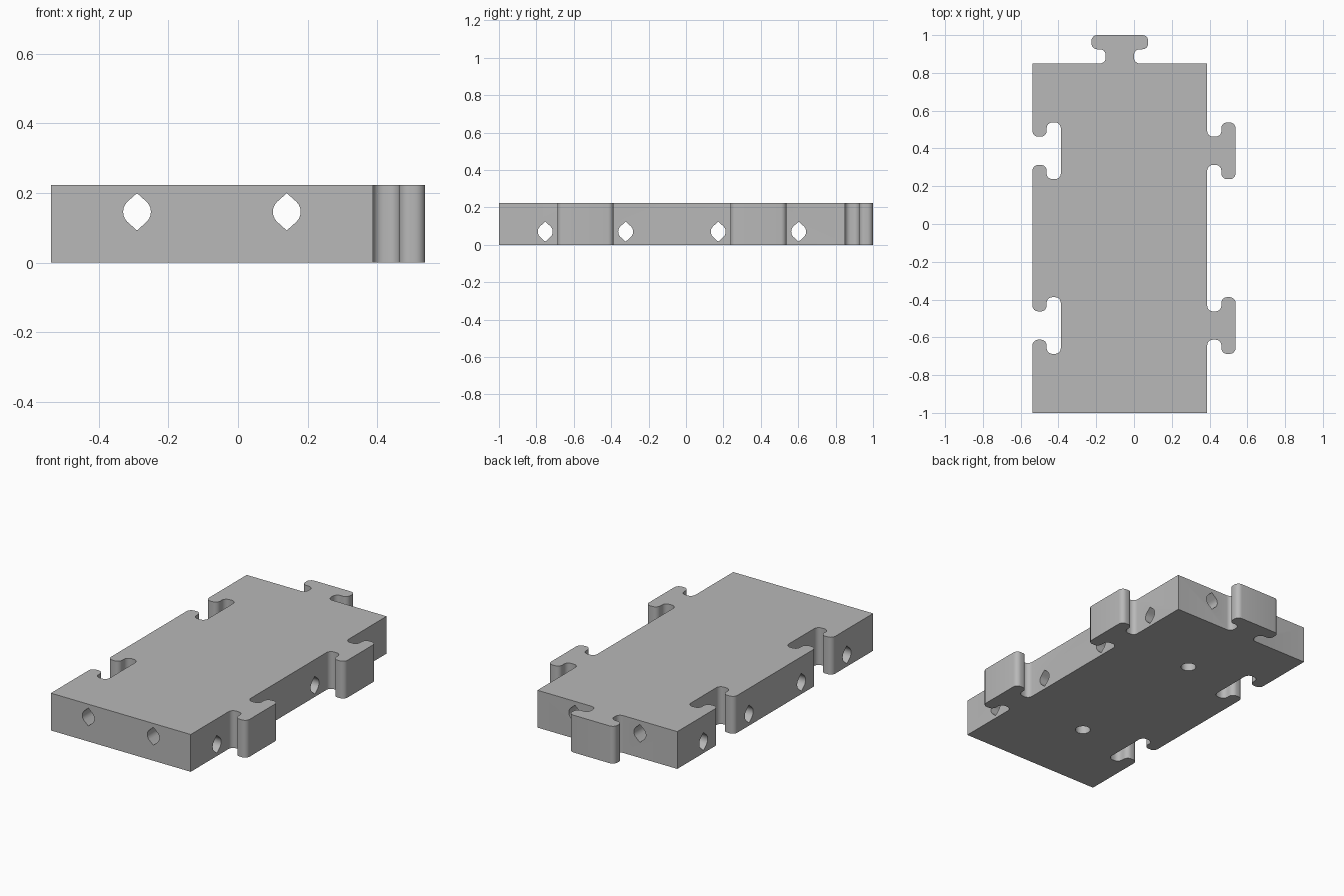
import bpy, bmesh
from math import radians, sin, cos
from mathutils import Matrix

cube = bpy.data.objects.get("Cube")
if cube:
    bpy.data.objects.remove(cube)

HEIGHT = 0.223
LEFT, RIGHT = -0.5375, 0.3875
FRONT, BACK = -1.0, 0.85
MID_X = -0.075
JOINT_Y = (-0.5375, 0.3875)
HOLE_OFFSET = 0.215

grey = bpy.data.materials.new("plain grey")
grey.use_nodes = True
grey.diffuse_color = (0.48, 0.48, 0.48, 1)
grey.node_tree.nodes["Principled BSDF"].inputs["Base Color"].default_value = grey.diffuse_color


def arc(cx, cy, r, start, end, steps=6):
    angles = [radians(start + (end - start) * i / steps) for i in range(steps + 1)]
    return [(cx + r * cos(a), cy + r * sin(a)) for a in angles]


def prism(name, outline, length, matrix=Matrix()):
    """Extrude a flat outline along local z."""
    bm = bmesh.new()
    face = bm.faces.new([bm.verts.new((x, y, 0)) for x, y in outline])
    top = bmesh.ops.extrude_face_region(bm, geom=[face])["geom"]
    bmesh.ops.translate(bm, vec=(0, 0, length),
                        verts=[v for v in top if isinstance(v, bmesh.types.BMVert)])
    bm.transform(matrix)
    bmesh.ops.recalc_face_normals(bm, faces=bm.faces)
    mesh = bpy.data.meshes.new(name)
    bm.to_mesh(mesh)
    bm.free()
    mesh.materials.append(grey)
    obj = bpy.data.objects.new(name, mesh)
    bpy.context.collection.objects.link(obj)
    return obj


# T-shaped joint profile: (distance along edge, distance out from edge)
R = 0.03
half = (arc(0.105, R, R, 270, 180) + arc(0.105, 0.045, R, 180, 90)
        + arc(0.12, 0.105, R, -90, 0) + arc(0.12, 0.12, R, 0, 90))
joint = [(-t, d) for t, d in half] + half[::-1]

# Plate outline, counter-clockwise, with tabs right and back, sockets left
outline = [(LEFT, FRONT), (RIGHT, FRONT)]
for y in JOINT_Y:
    outline += [(RIGHT + d, y + t) for t, d in joint]
outline.append((RIGHT, BACK))
outline += [(MID_X - t, BACK + d) for t, d in joint]
outline.append((LEFT, BACK))
for y in reversed(JOINT_Y):
    outline += [(LEFT + d, y - t) for t, d in joint]
plate = prism("connector_plate", outline, HEIGHT)

# Pointed through holes and blind round holes underneath
TIP = 0.0535
pointed = arc(0, 0, 0.04, -45, 45) + [(0, TIP)] + arc(0, 0, 0.04, 135, 225) + [(0, -TIP)]
round_hole = arc(0, 0, 0.042, 0, 345, 23)
along_y = Matrix.Rotation(radians(90), 4, "X")
along_x = Matrix.Rotation(radians(90), 4, "Z") @ along_y
cutters = []
for side in (-1, 1):
    place = Matrix.Translation((MID_X + side * HOLE_OFFSET, 1.2, 0.146))
    cutters.append(prism("lengthwise_hole", pointed, 2.4, place @ along_y))
for y in JOINT_Y:
    for side in (-1, 1):
        place = Matrix.Translation((-0.8, y + side * HOLE_OFFSET, 0.07))
        cutters.append(prism("crosswise_hole", pointed, 1.6, place @ along_x))
    cutters.append(prism("underside_hole", round_hole, 0.16,
                         Matrix.Translation((MID_X, y, -0.05))))

bpy.ops.object.select_all(action="DESELECT")
bpy.context.view_layer.objects.active = plate
plate.select_set(True)
for cutter in cutters:
    cutter.hide_render = True
    cut = plate.modifiers.new(cutter.name, "BOOLEAN")
    cut.operation = "DIFFERENCE"
    cut.solver = "EXACT"
    cut.object = cutter
    bpy.ops.object.modifier_apply(modifier=cut.name)
    bpy.data.objects.remove(cutter)
bpy.ops.object.shade_smooth_by_angle(angle=radians(30))
